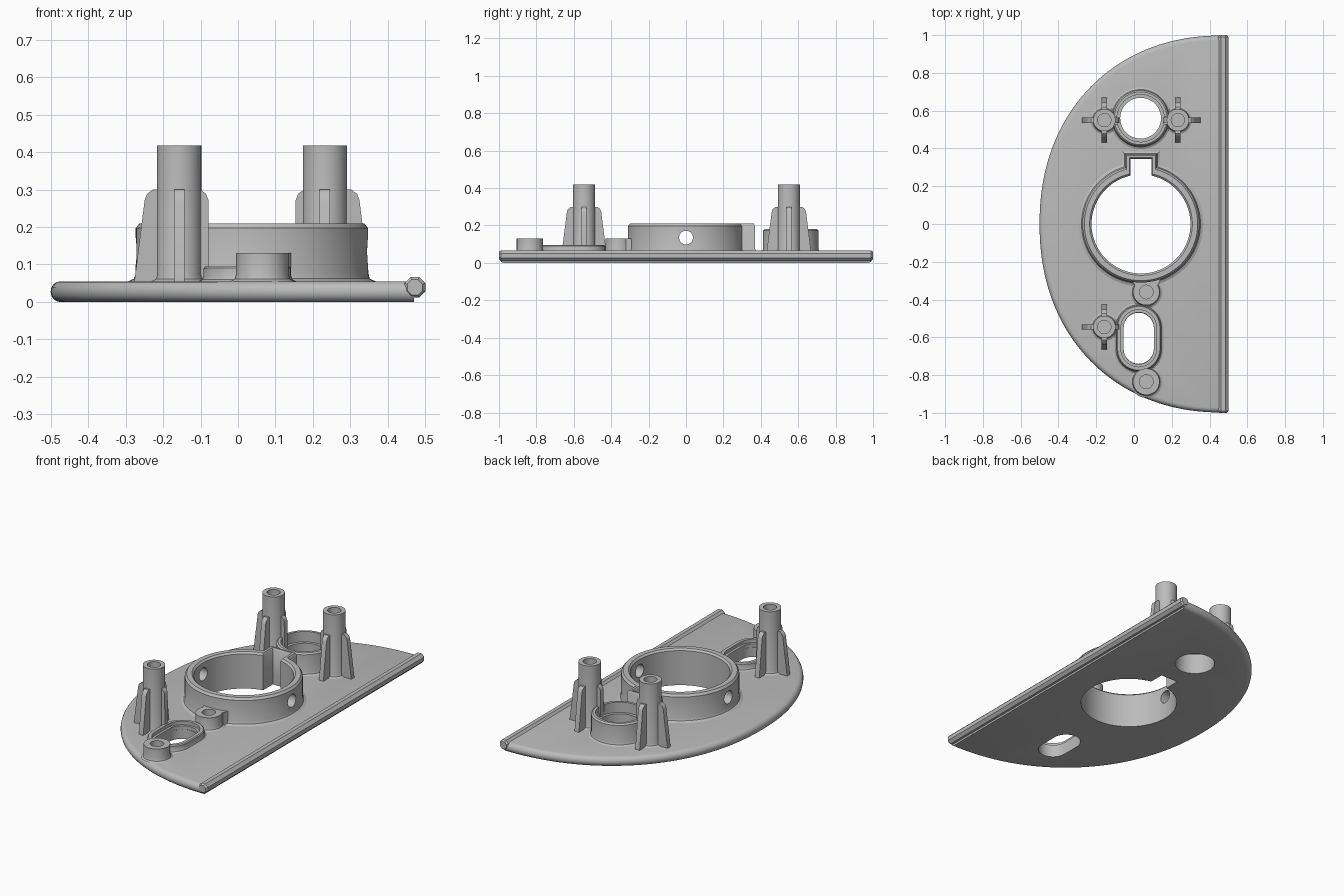
import bpy, bmesh, math
from mathutils import Matrix, Vector

if "Cube" in bpy.data.objects:
    bpy.data.objects.remove(bpy.data.objects["Cube"])

GREY = bpy.data.materials.new("plain grey")
GREY.use_nodes = True
colour = (0.5, 0.5, 0.5, 1)
GREY.diffuse_color = colour
GREY.node_tree.nodes["Principled BSDF"].inputs["Base Color"].default_value = colour
TOP = 0.055  # upper face of the plate


# ---- helpers ----
def loft(name, rings, tube=False, matrix=None):
    """Skin equal-length outlines [(points, z), ...]; tube joins last to first."""
    bm = bmesh.new()
    loops = [[bm.verts.new((x, y, z)) for x, y in pts] for pts, z in rings]
    pairs = list(zip(loops, loops[1:]))
    if tube:
        pairs.append((loops[-1], loops[0]))
    else:
        bm.faces.new(loops[0][::-1])
        bm.faces.new(loops[-1])
    for a, b in pairs:
        for i in range(len(a)):
            j = (i + 1) % len(a)
            bm.faces.new((a[i], a[j], b[j], b[i]))
    if matrix:
        bm.transform(matrix)
    bmesh.ops.recalc_face_normals(bm, faces=bm.faces)
    mesh = bpy.data.meshes.new(name)
    bm.to_mesh(mesh)
    bm.free()
    mesh.materials.append(GREY)
    ob = bpy.data.objects.new(name, mesh)
    bpy.context.collection.objects.link(ob)
    return ob


def activate(ob):
    bpy.ops.object.select_all(action='DESELECT')
    ob.select_set(True)
    bpy.context.view_layer.objects.active = ob


def cut(ob, cutter):
    cutter.hide_render = True
    mod = ob.modifiers.new("cut", 'BOOLEAN')
    mod.operation = 'DIFFERENCE'
    mod.solver = 'EXACT'
    mod.object = cutter
    activate(ob)
    bpy.ops.object.modifier_apply(modifier=mod.name)
    bpy.data.objects.remove(cutter)


def circle(c, r, n=48):
    return [(c[0] + r * math.cos(2 * math.pi * i / n),
             c[1] + r * math.sin(2 * math.pi * i / n)) for i in range(n)]


def slot(c, r, half, n=16):
    pts = []
    for k, s in ((0, 1), (1, -1)):
        for i in range(n + 1):
            a = math.pi * (k + i / n)
            pts.append((c[0] + r * math.cos(a), c[1] + s * half + r * math.sin(a)))
    return pts


def keyhole(c, r, w, top, n=72):
    """Circle with a square key slot on its +y side."""
    a0 = math.acos(w / r)
    sweep = math.pi + 2 * a0
    pts = [(c[0] + w, c[1] + top), (c[0] - w, c[1] + top)]
    for i in range(n + 1):
        a = math.pi - a0 + sweep * i / n
        pts.append((c[0] + r * math.cos(a), c[1] + r * math.sin(a)))
    return pts


def box(name, x, y, z):
    quad = [(x[0], y[0]), (x[1], y[0]), (x[1], y[1]), (x[0], y[1])]
    return loft(name, [(quad, z[0]), (quad, z[1])])


MAIN, SMALL, SLOT = (0.037, 0), (0.035, 0.56), (0.025, -0.605)


# ---- base plate: rounded half-oval with three openings ----
def plate_outline(inset):
    n, p, pts = 96, 2 / 2.15, []
    for i in range(n + 1):
        a = math.pi * i / n
        s, c = math.sin(a), math.cos(a)
        pts.append((0.47 - (0.97 - inset) * s ** p,
                    math.copysign(abs(c) ** p, c) * (0.998 - inset)))
    return pts


R = 0.0255
steps = [math.pi * (i / 8 - 0.5) for i in range(9)]
plate = loft("base_plate", [(plate_outline(R * (1 - math.cos(a))),
                             TOP / 2 * (1 + math.sin(a))) for a in steps])
for outline in (keyhole(MAIN, 0.262, 0.055, 0.345), circle(SMALL, 0.108),
                slot(SLOT, 0.08, 0.055)):
    cut(plate, loft("opening_cutter", [(outline, -0.1), (outline, 0.2)]))

# ---- octagonal rail along the straight edge ----
def rail_section(r):
    return [(0.472 + r * math.cos(math.pi * (i + 0.5) / 4),
             0.039 + r * math.sin(math.pi * (i + 0.5) / 4)) for i in range(8)]


loft("edge_rail", [(rail_section(0.022), -1), (rail_section(0.03), -0.99),
                   (rail_section(0.03), 0.99), (rail_section(0.022), 1)],
     matrix=Matrix(((1, 0, 0, 0), (0, 0, 1, 0), (0, 1, 0, 0), (0, 0, 0, 1))))

# ---- main collar with key slot and cross holes ----
collar = loft("main_collar", [
    (keyhole(MAIN, 0.330, 0.100, 0.385), TOP),
    (keyhole(MAIN, 0.315, 0.088, 0.374), TOP + 0.007),
    (keyhole(MAIN, 0.310, 0.083, 0.370), TOP + 0.02),
    (keyhole(MAIN, 0.310, 0.083, 0.370), 0.197),
    (keyhole(MAIN, 0.300, 0.076, 0.362), 0.21),
    (keyhole(MAIN, 0.272, 0.062, 0.352), 0.21),
    (keyhole(MAIN, 0.262, 0.055, 0.345), 0.2),
    (keyhole(MAIN, 0.262, 0.055, 0.345), TOP)], tube=True)
hole = circle((0, 0), 0.037, 32)
cut(collar, loft("cross_hole_cutter", [(hole, -0.6), (hole, 0.6)],
                 matrix=Matrix.Translation((0, 0, 0.135)) @ Matrix.Rotation(math.pi / 2, 4, 'Y')))

# ---- small collar with inner ledge and two notches ----
small = loft("small_collar", [(circle(SMALL, r), z) for r, z in (
    (0.163, TOP), (0.152, TOP + 0.006), (0.148, TOP + 0.018), (0.148, 0.172), (0.14, 0.18),
    (0.125, 0.18), (0.125, 0.12), (0.108, 0.12), (0.108, TOP))], tube=True)
cut(small, box("notch_cutter", (-0.3, 0.4), (0.53, 0.57), (0.14, 0.3)))

# ---- oblong collar ----
loft("oblong_collar", [(slot(SLOT, r, 0.057), z) for r, z in (
    (0.13, TOP), (0.121, TOP + 0.005), (0.117, TOP + 0.015), (0.117, 0.09), (0.112, 0.095),
    (0.094, 0.095), (0.094, 0.075), (0.08, 0.075), (0.08, TOP))], tube=True)


# ---- hollow bosses and ribbed posts ----
def hollow_stub(name, c, r, bore, top, floor):
    return loft(name, [(circle(c, q), z) for q, z in (
        (r + 0.015, TOP), (r + 0.004, TOP + 0.006), (r, TOP + 0.018), (r, top),
        (bore, top), (bore, floor))])


for label, y in (("inner", -0.36), ("outer", -0.835)):
    hollow_stub(label + "_boss", (0.065, y), 0.07, 0.036, 0.13, 0.07)
loft("boss_web", [([(0, -0.322), (0.13, -0.322), (0.145, -0.28), (-0.015, -0.28)], z)
                  for z in (TOP, 0.13)])


def rib(name, c, angle, short):
    reach, upper = (0.08, 0.078) if short else (0.12, 0.092)
    side = [(0.045, TOP - 0.005), (reach, TOP - 0.005), (upper, 0.272), (upper - 0.006, 0.288),
            (upper - 0.022, 0.3), (0.045, 0.3)]
    stand = Matrix.Rotation(math.pi / 2, 4, 'X')
    loft(name, [(side, -0.014), (side, 0.014)],
         matrix=Matrix.Translation((c[0], c[1], 0)) @ Matrix.Rotation(angle, 4, 'Z') @ stand)


for label, c, short_rib in (("back_right", (-0.157, 0.55), 0),
                            ("back_left", (0.232, 0.55), 2),
                            ("front_right", (-0.157, -0.545), 0)):
    hollow_stub(label + "_post", c, 0.059, 0.035, 0.418, 0.2)
    for k in range(4):
        rib(f"{label}_rib_{k + 1}", c, k * math.pi / 2, k == short_rib)

# ---- smooth the round walls, keep the edges crisp ----
for ob in bpy.context.collection.objects:
    if ob.type == 'MESH' and GREY.name in ob.data.materials:
        activate(ob)
        bpy.ops.object.shade_smooth_by_angle(angle=math.radians(35))
